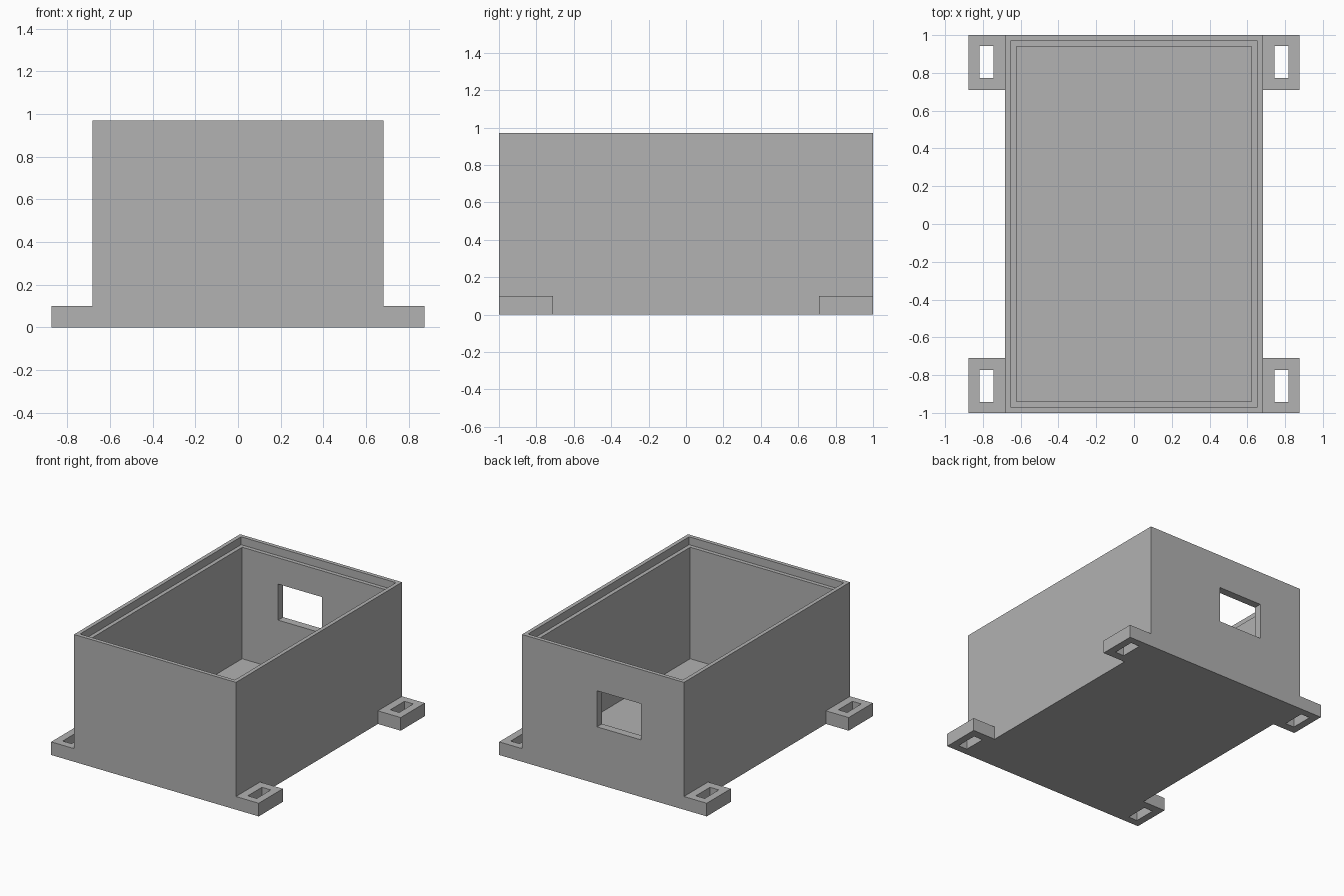
import bpy

default = bpy.data.objects.get("Cube")
if default:
    bpy.data.objects.remove(default, do_unlink=True)

grey = bpy.data.materials.new("plain grey")
grey.use_nodes = True
colour = (0.445, 0.445, 0.445, 1)
grey.diffuse_color = colour
grey.node_tree.nodes["Principled BSDF"].inputs["Base Color"].default_value = colour

HALF_X, HALF_Y, HEIGHT = 0.683, 1.0, 0.97
WALL, LIP, LIP_DEPTH = 0.06, 0.03, 0.06
TAB_X, TAB_Y, TAB_Z = 0.875, 0.71, 0.1
OVER = 0.1  # how far cutters run past open ends


def block(name, x, y, z):
    """Box between the (low, high) pairs on each axis."""
    bpy.ops.mesh.primitive_cube_add(size=1, location=[sum(p) / 2 for p in (x, y, z)])
    ob = bpy.context.object
    ob.name = ob.data.name = name
    ob.scale = [p[1] - p[0] for p in (x, y, z)]
    bpy.ops.object.transform_apply(location=True, rotation=False, scale=True)
    ob.data.materials.append(grey)
    return ob


def combine(target, tool, operation):
    """Apply a boolean with the tool, then discard the tool."""
    mod = target.modifiers.new(operation.title(), "BOOLEAN")
    mod.operation, mod.solver, mod.object = operation, "EXACT", tool
    bpy.context.view_layer.update()
    bpy.ops.object.select_all(action="DESELECT")
    bpy.context.view_layer.objects.active = target
    target.select_set(True)
    bpy.ops.object.modifier_apply(modifier=mod.name)
    bpy.data.objects.remove(tool, do_unlink=True)


def span(half):
    return (-half, half)


# Outer shell
case = block("enclosure", span(HALF_X), span(HALF_Y), (0, HEIGHT))

# Mounting tabs: one bar per end, sticking out on both sides
for y in ((-HALF_Y, -TAB_Y), (TAB_Y, HALF_Y)):
    combine(case, block("tab_bar", span(TAB_X), y, (0, TAB_Z)), "UNION")

# Hollow interior above the floor
combine(case, block("cavity_cutter", span(HALF_X - WALL), span(HALF_Y - WALL),
                    (WALL, HEIGHT + OVER)), "DIFFERENCE")

# Stepped recess for a lid around the rim
combine(case, block("lip_cutter", span(HALF_X - LIP), span(HALF_Y - LIP),
                    (HEIGHT - LIP_DEPTH, HEIGHT + OVER)), "DIFFERENCE")

# Rectangular opening in the back wall
combine(case, block("window_cutter", (-0.32, 0.05), (HALF_Y - OVER, HALF_Y + OVER),
                    (0.435, 0.71)), "DIFFERENCE")

# Screw slots through the four tabs
for sx in (-1, 1):
    for sy in (-1, 1):
        x = sorted((sx * 0.743, sx * 0.818))
        y = sorted((sy * 0.773, sy * 0.943))
        combine(case, block("slot_cutter", x, y, (-OVER, TAB_Z + OVER)), "DIFFERENCE")
